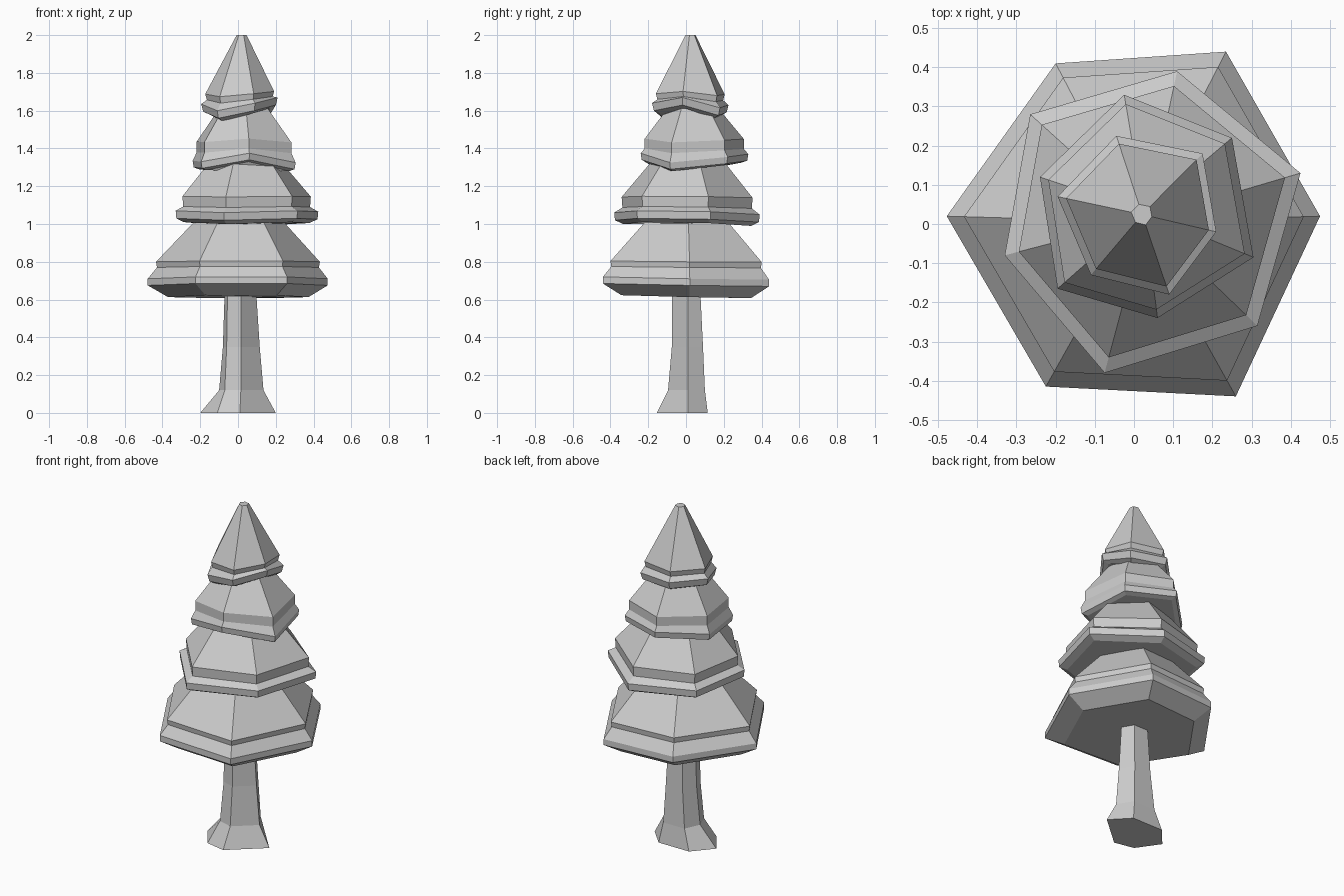
import bpy, bmesh


def loft(name, rings):
    """Skin a stack of equal-sized rings (bottom first) and cap both ends."""
    bm = bmesh.new()
    loops = [[bm.verts.new(p) for p in ring] for ring in rings]
    for a, b in zip(loops, loops[1:]):
        n = len(a)
        for i in range(n):
            j = (i + 1) % n
            bm.faces.new((a[i], a[j], b[j], b[i]))
    bm.faces.new(loops[0][::-1])
    bm.faces.new(loops[-1])
    bmesh.ops.recalc_face_normals(bm, faces=bm.faces)
    me = bpy.data.meshes.new(name)
    bm.to_mesh(me)
    bm.free()
    ob = bpy.data.objects.new(name, me)
    bpy.context.collection.objects.link(ob)
    return ob


# how much of the rim unevenness each ring keeps, bottom to top
WOBBLE = (1, 1, 1, 0.5, 0.4, 0)


def tier(name, outline, profile):
    """outline: six rim corners (x, y, dz); profile: (scale, z), bottom to top."""
    cx = sum(p[0] for p in outline) / 6
    cy = sum(p[1] for p in outline) / 6
    loft(name, [[(cx + (x - cx) * s, cy + (y - cy) * s, z + dz * w)
                 for x, y, dz in outline]
                for (s, z), w in zip(profile, WOBBLE)])


# trunk with flared foot
foot = [(0.20, 0.01), (0.10, 0.115), (-0.10, 0.115),
        (-0.20, 0.0), (-0.11, -0.13), (0.01, -0.155)]
ankle = [(0.135, 0.01), (0.08, 0.10), (-0.06, 0.10),
         (-0.10, 0.01), (-0.07, -0.07), (0.015, -0.095)]
waist = [(0.115, 0.01), (0.07, 0.09), (-0.04, 0.09),
         (-0.08, 0.015), (-0.06, -0.05), (0.015, -0.075)]
neck = [(0.095, 0.01), (0.06, 0.075), (-0.03, 0.075),
        (-0.07, 0.015), (-0.055, -0.05), (0.015, -0.075)]
loft("trunk", [[(x, y, z) for x, y in ring] for ring, z in
               ((foot, 0), (ankle, 0.12), (waist, 0.35), (neck, 0.66))])

# foliage tiers, bottom to top
tier("foliage_bottom",
     [(0.475, 0.02, 0), (0.235, 0.44, -0.005), (-0.20, 0.41, -0.005),
      (-0.478, 0.02, 0), (-0.225, -0.415, 0.01), (0.26, -0.44, 0.01)],
     [(0.78, 0.613), (1, 0.675), (1, 0.71), (0.90, 0.77), (0.91, 0.80), (0.48, 1.02)])
tier("foliage_lower",
     [(0.425, 0.13, 0), (0.11, 0.39, -0.015), (-0.265, 0.28, 0),
      (-0.33, -0.08, 0.005), (-0.075, -0.38, -0.005), (0.315, -0.26, 0.005)],
     [(0.88, 1.005), (0.99, 1.025), (1, 1.065), (0.89, 1.09), (0.90, 1.145), (0.50, 1.33)])
tier("foliage_upper",
     [(0.305, -0.085, -0.02), (0.25, 0.22, 0.01), (-0.025, 0.33, 0.025),
      (-0.24, 0.12, -0.01), (-0.195, -0.165, -0.015), (0.06, -0.24, 0.03)],
     [(0.88, 1.30), (0.98, 1.31), (1, 1.345), (0.92, 1.385), (0.92, 1.44), (0.45, 1.62)])
tier("foliage_top",
     [(0.21, -0.02, 0.03), (0.175, 0.18, -0.025), (-0.045, 0.225, -0.01),
      (-0.195, 0.07, -0.005), (-0.11, -0.13, -0.04), (0.09, -0.18, 0.0)],
     [(0.80, 1.585), (0.95, 1.60), (1, 1.64), (0.86, 1.66), (0.90, 1.69), (0.13, 2.0)])
